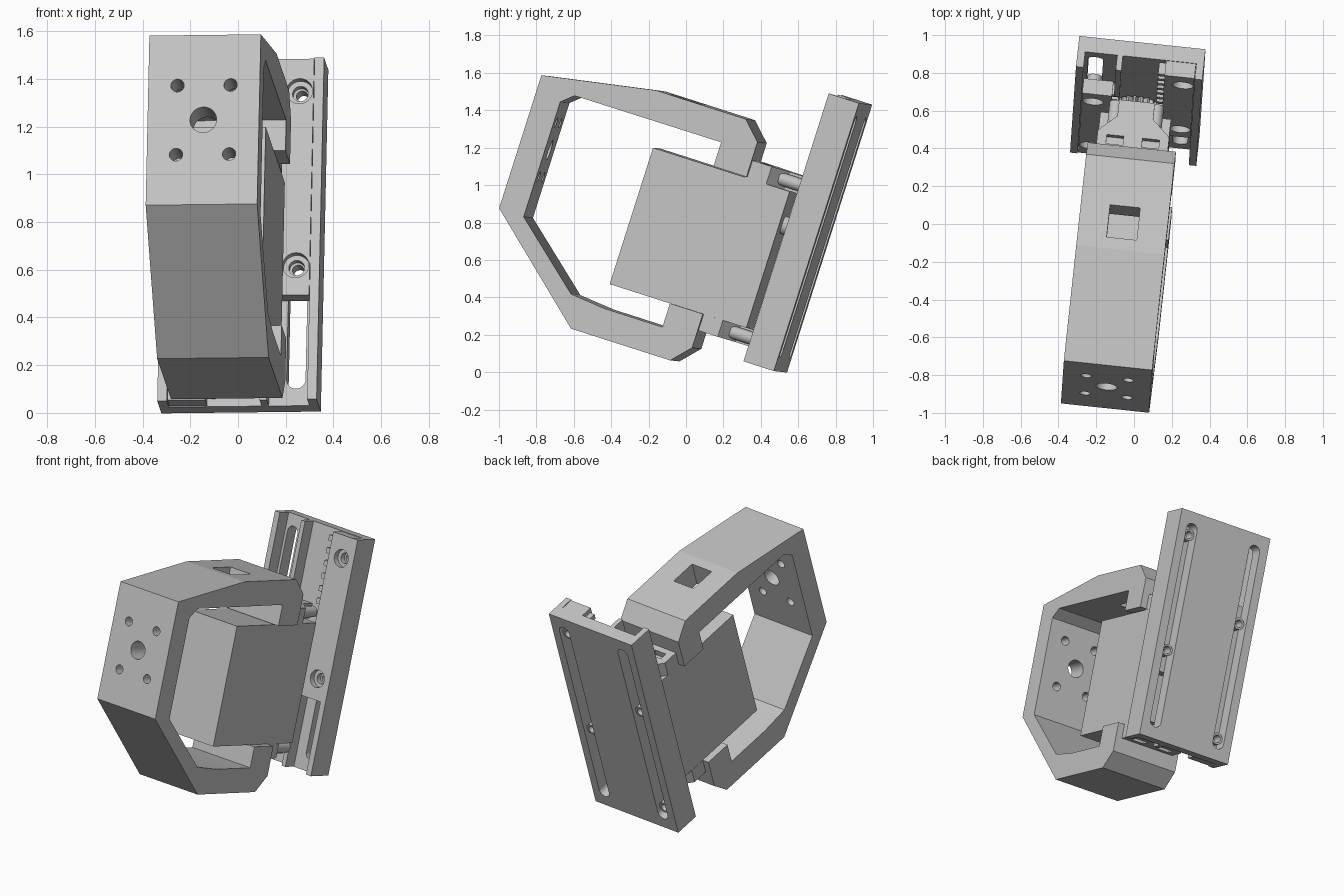
import bpy, bmesh, math
from mathutils import Matrix, Vector

if "Cube" in bpy.data.objects:
    bpy.data.objects.remove(bpy.data.objects["Cube"], do_unlink=True)

mat = bpy.data.materials.new("light grey")
mat.use_nodes = True
GREY = (0.55, 0.55, 0.55, 1)
mat.diffuse_color = GREY
mat.node_tree.nodes["Principled BSDF"].inputs["Base Color"].default_value = GREY

# Tilted frame of the assembly: across, depth, up
UP = Vector((0.021, 0.303, 0.953)).normalized()
ACROSS = Vector((0.994, -0.105, 0.012))
ACROSS = (ACROSS - UP * ACROSS.dot(UP)).normalized()
DEPTH = UP.cross(ACROSS)
FRAME = Matrix((ACROSS, DEPTH, UP)).transposed().to_4x4()
FRAME.translation = ACROSS * -0.04
MID = 0.907          # middle of the rail along its length
parts = []


def prism(name, pts, axis, lo, hi, cutter=False):
    """Extrude a 2D outline along one local axis (0 across, 1 depth, 2 up)."""
    bm = bmesh.new()

    def vert(p, h):
        co = list(p)
        co.insert(axis, h)
        return bm.verts.new(co)
    low = [vert(p, lo) for p in pts]
    high = [vert(p, hi) for p in pts]
    bm.faces.new(low)
    bm.faces.new(high)
    for i in range(len(pts)):
        j = (i + 1) % len(pts)
        bm.faces.new((low[i], low[j], high[j], high[i]))
    bmesh.ops.recalc_face_normals(bm, faces=bm.faces)
    me = bpy.data.meshes.new(name)
    bm.to_mesh(me)
    bm.free()
    me.materials.append(mat)
    ob = bpy.data.objects.new(name, me)
    bpy.context.collection.objects.link(ob)
    ob.hide_render = cutter
    if not cutter:
        parts.append(ob)
    return ob


def box(name, a0, a1, b0, b1, c0, c1, cutter=False):
    return prism(name, [(a0, b0), (a1, b0), (a1, b1), (a0, b1)], 2, c0, c1, cutter)


def disc(name, a, c, r, b0, b1, cutter=False, n=40):
    pts = [(a + r * math.cos(t), c + r * math.sin(t))
           for t in (2 * math.pi * i / n for i in range(n))]
    return prism(name, pts, 1, b0, b1, cutter)


def slot(name, a, r, c0, c1, b0, b1):
    arc = [math.pi * i / 20 for i in range(21)]
    pts = [(a + r * math.cos(t), c1 - r + r * math.sin(t)) for t in arc]
    pts += [(a - r * math.cos(t), c0 + r - r * math.sin(t)) for t in arc]
    return prism(name, pts, 1, b0, b1, True)


def cut(ob, *cutters):
    bpy.context.view_layer.objects.active = ob
    for c in cutters:
        m = ob.modifiers.new("cut", "BOOLEAN")
        m.operation, m.solver, m.object = "DIFFERENCE", "EXACT", c
        bpy.ops.object.modifier_apply(modifier=m.name)
        bpy.data.objects.remove(c, do_unlink=True)


def span(s, lo, hi):
    """Height range, turned half round about the rail middle when s is -1."""
    return (lo, hi) if s > 0 else (2 * MID - hi, 2 * MID - lo)


# C-shaped bracket
outline = [(-1.204, 1.28), (-0.593, 1.39), (-0.085, 1.39), (0.012, 1.292), (0.012, 1.097),
           (-0.174, 1.097), (-0.174, 1.232), (-1.0, 1.23), (-1.064, 1.175), (-1.064, 0.53),
           (-0.695, 0.214), (-0.5, 0.195), (-0.174, 0.195), (-0.174, 0.328), (0.012, 0.328),
           (0.012, 0.138), (-0.08, 0.038), (-0.64, 0.038), (-1.204, 0.534)]
bracket = prism("bracket", outline, 0, -0.235, 0.235)
cut(bracket, disc("bore", 0, MID, 0.056, -1.3, -0.95, True),
    box("window", -0.08, 0.08, -0.53, -0.35, 1.15, 1.5, True))
for a in (-0.112, 0.112):
    for c in (-0.152, 0.152):
        cut(bracket, disc("bolt hole", a, MID + c, 0.028, -1.3, -0.95, True))

# Motor block with its flanges and screws
box("motor_block", -0.188, 0.188, -0.519, 0.2525, 0.327, 1.092)
flange = [(-0.19, 0.0), (0.19, 0.0), (0.19, 0.12), (0.095, 0.21),
          (0.095, 0.3), (-0.095, 0.3), (-0.095, 0.21), (-0.19, 0.12)]
for label, c0, c1, p0, p1 in (("upper", 1.092, 1.19, 1.15, 1.3),
                              ("lower", 0.235, 0.327, 0.1, 0.275)):
    ob = prism(label + "_flange", flange, 2, c0, c1)
    for a in (-0.095, 0.095):
        cut(ob, box("pocket", a - 0.045, a + 0.045, 0.05, 0.1, p0, p1, True))
        disc(label + "_screw", a * 1.15, (c0 + c1) / 2, 0.035, 0.17, 0.3)

# Rail tray: floor with two long slots, side walls
floor = box("tray_floor", -0.336, 0.336, 0.395, 0.479, 0.155, 1.658)
for s in (-1, 1):
    cut(floor, slot("slot", s * 0.238, 0.04, 0.23, 1.584, 0.3, 0.6))
    a0, a1 = sorted((s * 0.296, s * 0.336))
    box("tray_wall", a0, a1, 0.308, 0.4, 0.155, 1.658)

# Two sliding racks, one the half turn of the other
for s, side in ((1, "left"), (-1, "right")):
    a0, a1 = sorted((s * 0.135, s * 0.294))
    slide = box(side + "_slide", a0, a1, 0.312, 0.394, *span(s, 0.616, 1.655))
    for c in (0.747, 1.513):
        c = span(s, c, c)[0]
        cut(slide, disc("counterbore", s * 0.235, c, 0.055, 0.25, 0.35, True),
            disc("hole", s * 0.235, c, 0.033, 0.25, 0.5, True))
        bush = disc(side + "_bushing", s * 0.238, c, 0.038, 0.385, 0.455)
        cut(bush, disc("hole", s * 0.238, c, 0.024, 0.3, 0.6, True))
    a0, a1 = sorted((s * 0.1, s * 0.14))
    for i in range(13):
        c = 0.63 + i * 0.08
        box(side + "_rack_tooth", a0, a1, 0.325, 0.39, *span(s, c, c + 0.036))
    a0, a1 = sorted((s * -0.125, s * -0.095))
    box(side + "_guide_rib", a0, a1, 0.312, 0.4, *span(s, 1.2, 1.658))

# Pinion between the racks
gear = []
for i in range(16):
    for k, r in ((0, 0.075), (0.3, 0.1), (0.6, 0.1), (0.9, 0.075)):
        t = 2 * math.pi * (i + k) / 16
        gear.append((r * math.cos(t), MID + r * math.sin(t)))
prism("pinion", gear, 1, 0.325, 0.39)
disc("motor_shaft", 0, MID, 0.05, 0.25, 0.396)

# Tilt everything into place and shade
bpy.ops.object.select_all(action="DESELECT")
for ob in parts:
    ob.data.transform(FRAME)
    ob.select_set(True)
bpy.context.view_layer.objects.active = bracket
bpy.ops.object.shade_smooth_by_angle(angle=math.radians(9.5))
